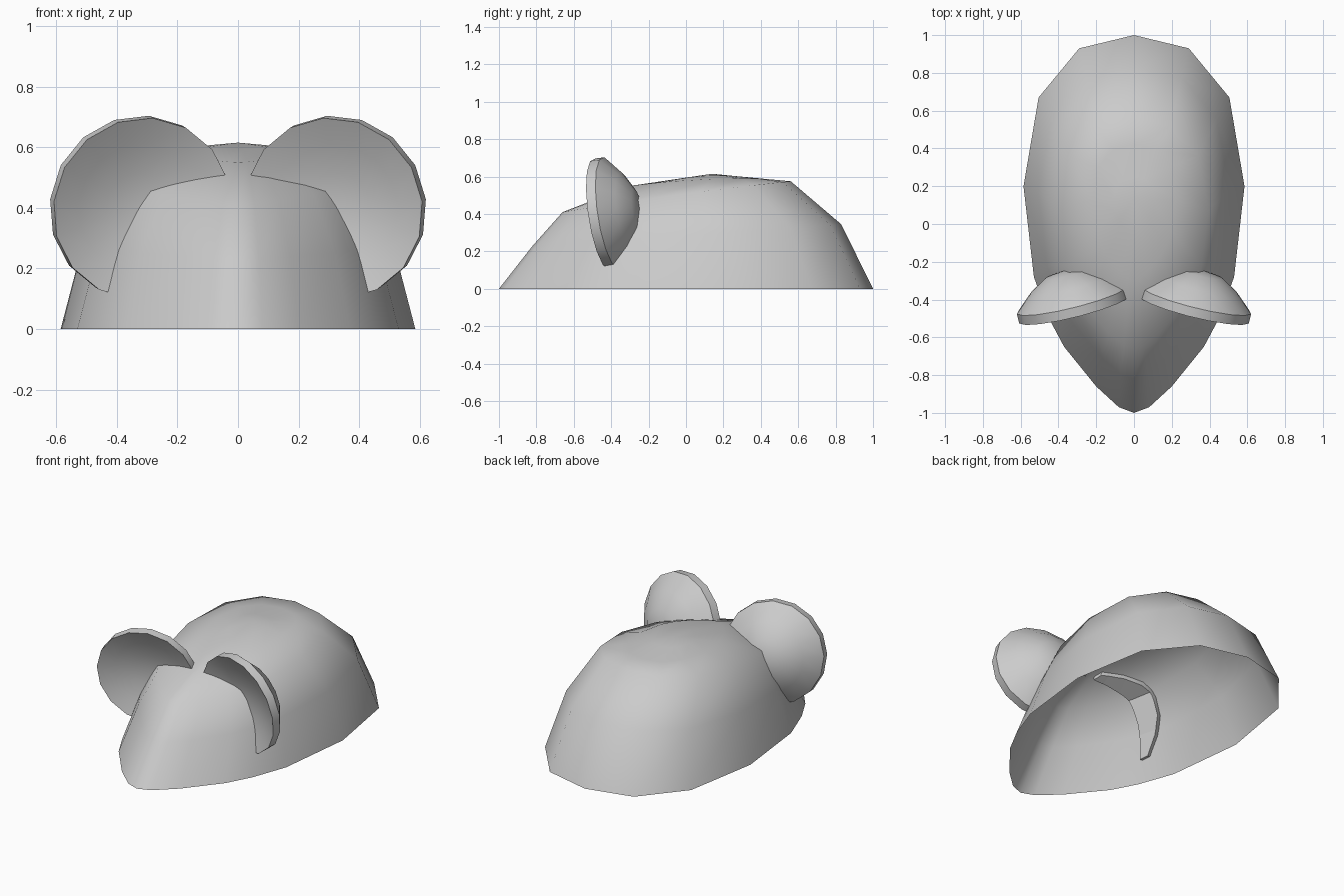
import bpy, bmesh, math
from mathutils import Vector

if "Cube" in bpy.data.objects:
    bpy.data.objects.remove(bpy.data.objects["Cube"])

# right half of the ground outline (x, y)
OUTLINE = [(0, -1), (0.08, -0.97), (0.2, -0.86), (0.37, -0.65), (0.45, -0.5),
           (0.53, -0.28), (0.585, 0.2), (0.505, 0.67), (0.29, 0.93), (0, 1)]
# stacked rings: half-width, front y, front z, back y, back z, crown
RINGS = [(0.585, -1, 0, 1, 0, 0), (0.507, -0.82, 0.23, 0.83, 0.345, 0),
         (0.395, -0.66, 0.41, 0.56, 0.575, 0.01), (0.22, -0.3, 0.55, 0.42, 0.588, 0.014),
         (0.11, -0.05, 0.587, 0.25, 0.604, 0.008), (0, 0.14, 0.615, 0.14, 0.615, 0)]


def finish(name, bm):
    bmesh.ops.remove_doubles(bm, verts=bm.verts, dist=0.0005)
    bmesh.ops.recalc_face_normals(bm, faces=bm.faces)
    mesh = bpy.data.meshes.new(name)
    bm.to_mesh(mesh)
    bm.free()
    ob = bpy.data.objects.new(name, mesh)
    bpy.context.collection.objects.link(ob)
    return ob


def loft(bm, rows):
    rows = [[bm.verts.new(p) for p in row] for row in rows]
    n = len(rows[0])
    for a, b in zip(rows, rows[1:]):
        for i in range(n):
            j = (i + 1) % n
            bm.faces.new((a[i], a[j], b[j], b[i]))
    return rows


def smooth(ob, angle):
    bpy.ops.object.select_all(action='DESELECT')
    bpy.context.view_layer.objects.active = ob
    ob.select_set(True)
    bpy.ops.object.shade_smooth_by_angle(angle=math.radians(angle))


def make_body(name, scale=1.0, solid=False):
    loop = OUTLINE + [(-x, y) for x, y in OUTLINE[-2:0:-1]]
    rows = []
    for w, y0, z0, y1, z1, crown in RINGS:
        row = []
        for x, y in loop:
            t = (y + 1) / 2
            z = z0 + (z1 - z0) * t + crown * 4 * t * (1 - t)
            row.append((x * w / 0.585 * scale, y0 + (y1 - y0) * t, z * scale))
        rows.append(row)
    bm = bmesh.new()
    rows = loft(bm, rows)
    if solid:
        bm.faces.new(rows[0])
    return finish(name, bm)


# hollow body shell, open underneath
body = make_body("body")
smooth(body, 45)

# cutter that trims the ears just inside the body
cutter = make_body("ear_cutter", 0.935, True)
cutter.hide_render = True
cutter.hide_viewport = True

# ears: shallow dished front, straight lip, domed back, tilted outward
PROFILE = [(0, 0.075), (0.11, 0.062), (0.21, 0.036), (0.303, 0),
           (0.303, 0.052), (0.21, 0.135), (0.11, 0.195), (0, 0.212)]
centre = Vector((0.315, -0.45, 0.397))
axis = Vector((0.25, 1, 0.15)).normalized()
u = axis.cross(Vector((0, 0, 1))).normalized()
v = u.cross(axis)
SIDES = 16
bm = bmesh.new()
loft(bm, [[centre + axis * t + r * (u * math.cos((k + 0.2) * math.tau / SIDES)
                                    + v * math.sin((k + 0.2) * math.tau / SIDES))
           for k in range(SIDES)] for r, t in PROFILE])
ears = finish("ears", bm)
smooth(ears, 35)
cut = ears.modifiers.new("trim", 'BOOLEAN')
cut.operation = 'DIFFERENCE'
cut.solver = 'EXACT'
cut.object = cutter
mirror = ears.modifiers.new("pair", 'MIRROR')
mirror.use_mirror_merge = False
